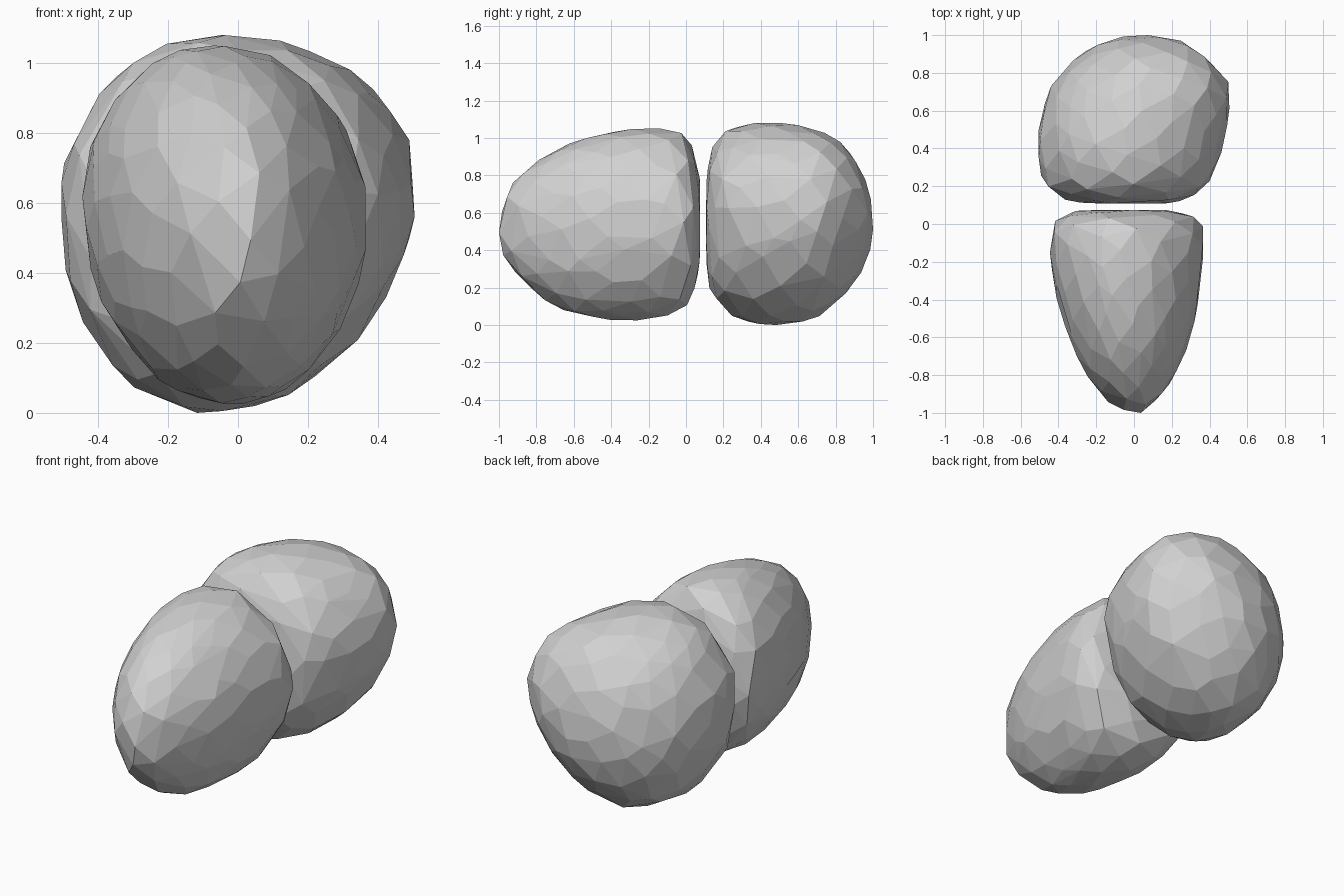
import bpy, bmesh, math, random
from mathutils import Vector

if "Cube" in bpy.data.objects:
    bpy.data.objects.remove(bpy.data.objects["Cube"])

stone_grey = bpy.data.materials.new("stone grey")
stone_grey.diffuse_color = (0.64, 0.64, 0.64, 1)
stone_grey.use_nodes = True
stone_grey.node_tree.nodes["Principled BSDF"].inputs["Base Color"].default_value = stone_grey.diffuse_color

# Section rows along the stone: y, x min, x max, z min, z max
LONG_ROWS = [
    (-1.0, 0.0, 0.0, 0.48, 0.48), (-0.96, -0.11, 0.10, 0.36, 0.69),
    (-0.90, -0.17, 0.15, 0.26, 0.78), (-0.75, -0.28, 0.23, 0.135, 0.90),
    (-0.60, -0.345, 0.295, 0.06, 0.975), (-0.40, -0.405, 0.335, 0.03, 1.03),
    (-0.20, -0.44, 0.36, 0.025, 1.05), (-0.03, -0.445, 0.365, 0.07, 1.03),
    (0.03, -0.41, 0.33, 0.14, 0.96), (0.07, -0.30, 0.22, 0.29, 0.80),
    (0.08, -0.04, -0.04, 0.54, 0.54)]
ROUND_ROWS = [
    (0.105, -0.05, -0.05, 0.53, 0.53), (0.11, -0.27, 0.18, 0.30, 0.78),
    (0.13, -0.36, 0.28, 0.17, 0.93), (0.20, -0.47, 0.38, 0.07, 1.03),
    (0.32, -0.50, 0.44, 0.02, 1.07), (0.45, -0.505, 0.475, 0.0, 1.08),
    (0.62, -0.475, 0.505, 0.02, 1.06), (0.73, -0.43, 0.505, 0.06, 1.025),
    (0.84, -0.34, 0.42, 0.16, 0.96), (0.93, -0.23, 0.32, 0.28, 0.84),
    (0.98, -0.10, 0.21, 0.40, 0.70), (1.0, 0.03, 0.03, 0.52, 0.52)]


def section(rows, t):
    """Interpolate a row at fraction t of the profile's arc length."""
    def rad(r):
        return (r[2] - r[1] + r[4] - r[3]) / 4
    steps = [math.hypot(b[0] - a[0], rad(b) - rad(a)) for a, b in zip(rows, rows[1:])]
    d = t * sum(steps)
    for a, b, s in zip(rows, rows[1:], steps):
        if d <= s:
            return [p + (q - p) * d / s for p, q in zip(a, b)]
        d -= s
    return rows[-1]


def stone(name, rows, count, fx, fz, skew, twist, seed):
    """Faceted convex stone; fx, fz place the crown lines of each section,
    skew leans the sections and twist leans them further towards the back."""
    rng = random.Random(seed)
    pts = []
    for i in range(count):
        c = 1 - 2 * (i + 0.5 + rng.uniform(-0.4, 0.4)) / count
        t = math.acos(max(-1, min(1, c))) / math.pi
        ang = i * math.pi * (3 - math.sqrt(5)) + rng.uniform(-0.1, 0.1)
        y, x0, x1, z0, z1 = section(rows, t)
        cx, cz = x0 + fx * (x1 - x0), z0 + fz * (z1 - z0)
        dx, dz = math.cos(ang), math.sin(ang)
        dx *= (x1 - cx) if dx > 0 else (cx - x0)
        dz *= (z1 - cz) if dz > 0 else (cz - z0)
        lean = skew + twist * max(0, y - 0.5)
        pts.append(Vector((cx + dx + lean * dz, y, cz + dz + lean * dx)))
    # Fit the facets to the full extent of the rows
    low = (min(r[1] for r in rows), rows[0][0], min(r[3] for r in rows))
    high = (max(r[2] for r in rows), rows[-1][0], max(r[4] for r in rows))
    for k in range(3):
        a, b = min(p[k] for p in pts), max(p[k] for p in pts)
        for p in pts:
            p[k] = low[k] + (p[k] - a) * (high[k] - low[k]) / (b - a)

    bm = bmesh.new()
    for p in pts:
        bm.verts.new(p)
    bmesh.ops.convex_hull(bm, input=bm.verts[:])
    loose = [v for v in bm.verts if not v.link_faces]
    bmesh.ops.delete(bm, geom=loose, context='VERTS')
    # Merge nearly flat neighbours into larger chipped facets
    bmesh.ops.dissolve_limit(bm, angle_limit=math.radians(4),
                             verts=bm.verts[:], edges=bm.edges[:])
    bmesh.ops.recalc_face_normals(bm, faces=bm.faces[:])
    mesh = bpy.data.meshes.new(name)
    bm.to_mesh(mesh)
    bm.free()
    mesh.materials.append(stone_grey)
    obj = bpy.data.objects.new(name, mesh)
    bpy.context.collection.objects.link(obj)
    return obj


# Long pointed stone in front, rounder stone behind
stone("long_stone", LONG_ROWS, 150, 0.49, 0.53, -0.02, 0.0, 4)
stone("round_stone", ROUND_ROWS, 150, 0.45, 0.56, 0.02, 0.2, 9)
